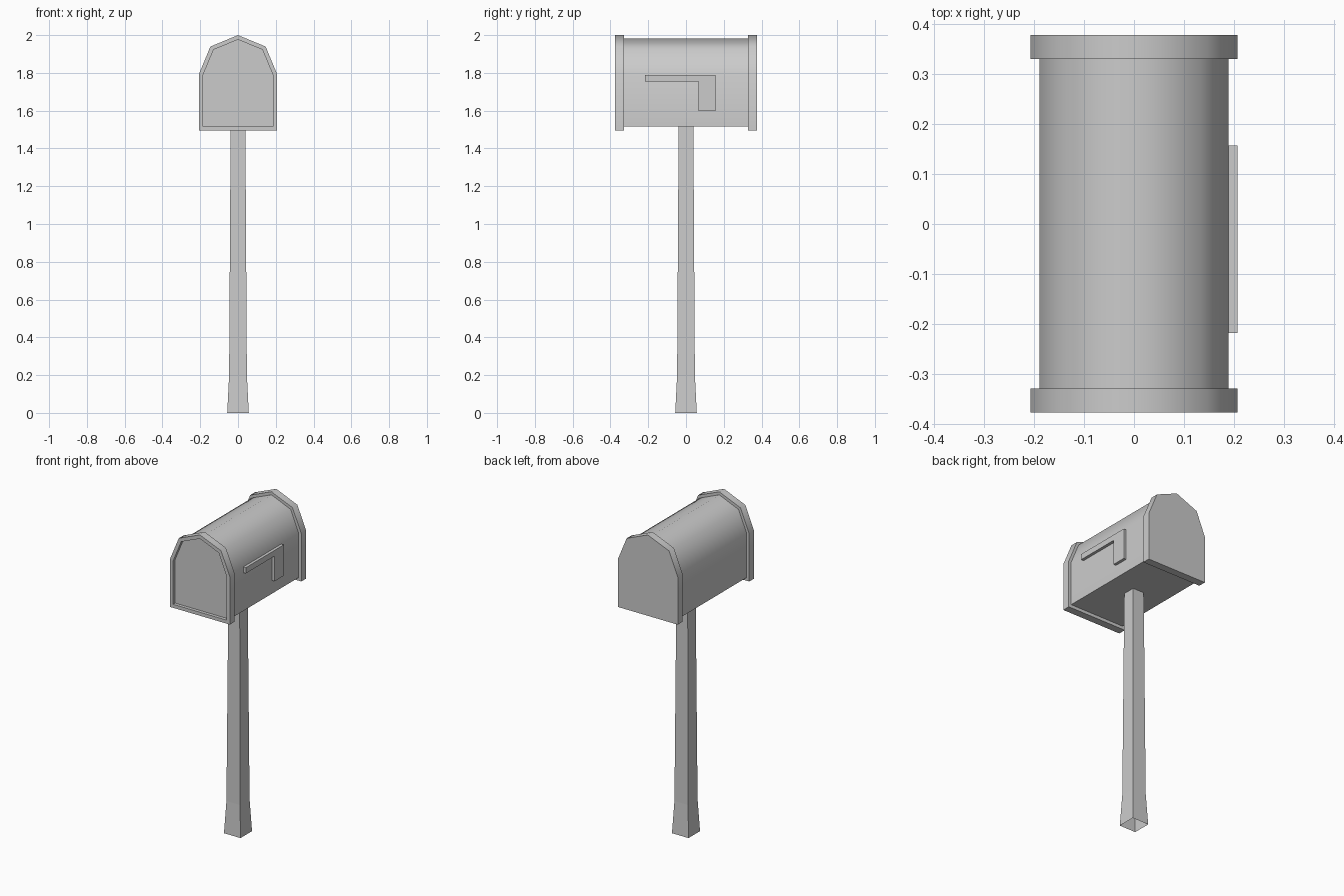
import bpy, bmesh
from math import sin, cos, pi, radians
from mathutils import Vector

if "Cube" in bpy.data.objects:
    bpy.data.objects.remove(bpy.data.objects["Cube"])


def finish(bm, name, smooth=None, closed=True):
    if closed:
        bmesh.ops.recalc_face_normals(bm, faces=bm.faces)
    mesh = bpy.data.meshes.new(name)
    bm.to_mesh(mesh)
    bm.free()
    ob = bpy.data.objects.new(name, mesh)
    bpy.context.collection.objects.link(ob)
    if smooth:
        bpy.ops.object.select_all(action='DESELECT')
        ob.select_set(True)
        bpy.context.view_layer.objects.active = ob
        bpy.ops.object.shade_smooth_by_angle(angle=radians(smooth))
    return ob


def prism(points, direction):
    """Extrude a closed 3D outline along a direction."""
    bm = bmesh.new()
    face = bm.faces.new([bm.verts.new(p) for p in points])
    ext = bmesh.ops.extrude_face_region(bm, geom=[face], use_keep_orig=True)
    moved = [v for v in ext["geom"] if isinstance(v, bmesh.types.BMVert)]
    bmesh.ops.translate(bm, verts=moved, vec=Vector(direction))
    bmesh.ops.recalc_face_normals(bm, faces=bm.faces)
    return bm


def arch(radius, bottom, spring, y):
    """Straight walls topped by a four-sided half round."""
    arc = [(radius * cos(i * pi / 4), y, spring + radius * sin(i * pi / 4))
           for i in range(5)]
    return [(-radius, y, bottom), (radius, y, bottom)] + arc


# Box body
finish(prism(arch(0.189, 1.515, 1.792, -0.354), (0, 0.72, 0)), "box_body", 50)

# Front rim with recessed door
bm = prism(arch(0.207, 1.495, 1.793, -0.376), (0, 0.048, 0))
bm.normal_update()
door = min(bm.faces, key=lambda f: f.calc_center_median().y)
bmesh.ops.inset_individual(bm, faces=[door], thickness=0.022, use_even_offset=True)
bmesh.ops.inset_individual(bm, faces=[door], thickness=0.0)
bmesh.ops.translate(bm, verts=door.verts, vec=(0, 0.02, 0))
finish(bm, "front_rim_and_door", 50)

# Back rim
finish(prism(arch(0.207, 1.495, 1.793, 0.329), (0, 0.048, 0)), "back_rim", 50)

# L-shaped signal flag on the right side
outline = [(-0.218, 1.79), (0.157, 1.79), (0.157, 1.597),
           (0.066, 1.597), (0.066, 1.754), (-0.218, 1.754)]
finish(prism([(0.186, y, z) for y, z in outline], (0.021, 0, 0)), "signal_flag")

# Square post, flared at the foot and open at the bottom
bm = bmesh.new()
rings = []
for z, h in [(0, 0.057), (0.2, 0.047), (1.516, 0.039)]:
    rings.append([bm.verts.new((sx * h, sy * h, z))
                  for sx, sy in [(-1, -1), (1, -1), (1, 1), (-1, 1)]])
for low, high in zip(rings, rings[1:]):
    for i in range(4):
        j = (i + 1) % 4
        bm.faces.new((low[i], low[j], high[j], high[i]))
finish(bm, "post", closed=False)
